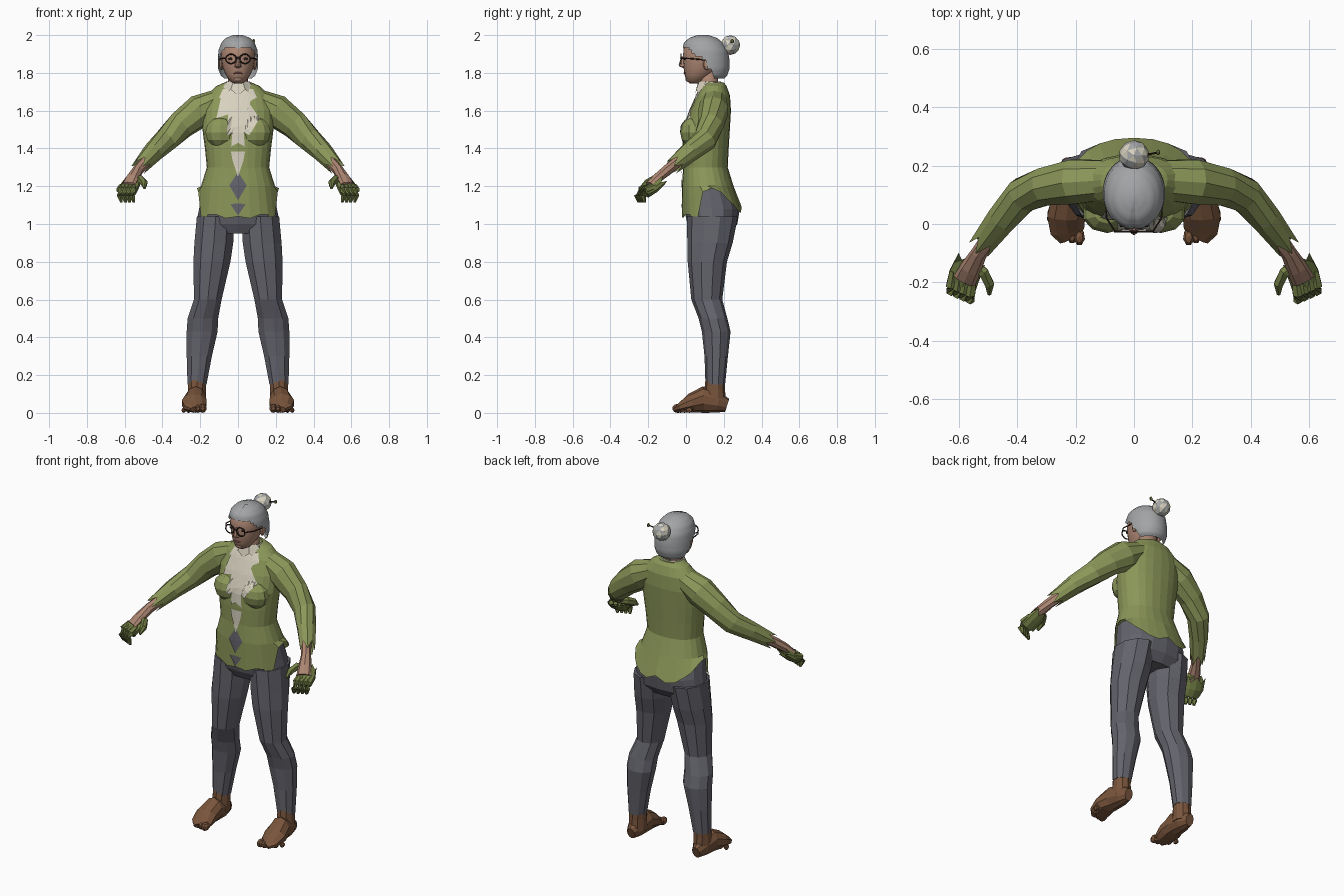
import bpy, bmesh
from math import sin, cos, pi, copysign
from mathutils import Vector, Matrix
from mathutils.bvhtree import BVHTree

cube = bpy.data.objects.get("Cube")
if cube:
    bpy.data.objects.remove(cube)


def material(name, r, g, b):
    m = bpy.data.materials.new(name)
    m.use_nodes = True
    m.diffuse_color = (r, g, b, 1)
    node = next(n for n in m.node_tree.nodes if n.type == 'BSDF_PRINCIPLED')
    node.inputs["Base Color"].default_value = (r, g, b, 1)
    node.inputs["Roughness"].default_value = 0.9
    return m


OLIVE = material("olive cloth", .26, .31, .10)
GLOVE = material("dark olive", .17, .21, .06)
GREY = material("trouser grey", .125, .125, .15)
HAIR = material("silver hair", .36, .37, .38)
CREAM = material("cream cloth", .68, .64, .52)
SKIN = material("skin", .42, .24, .17)
BROWN = material("brown leather", .19, .09, .045)
FRAME = material("dark frame", .035, .02, .015)
LIPS = material("lips", .30, .12, .10)


def finish(name, bm, mats, mirror=False, smooth=False):
    bmesh.ops.recalc_face_normals(bm, faces=bm.faces)
    for f in bm.faces:
        f.smooth = smooth
    me = bpy.data.meshes.new(name)
    bm.to_mesh(me)
    bm.free()
    ob = bpy.data.objects.new(name, me)
    bpy.context.collection.objects.link(ob)
    for m in mats:
        me.materials.append(m)
    if mirror:
        ob.modifiers.new("Mirror", 'MIRROR')
    return ob


def loft(name, rows, mat, segs=12, aim=False, power=1, edit=None, drop=None,
         caps=(True, True), mirror=False, smooth=False):
    """Skin elliptical rings (x, y, z, radius a, radius b); ring vertex 0 is at the front."""
    bm = bmesh.new()
    rings = []
    pts = [Vector(r[:3]) for r in rows]
    for i, r in enumerate(rows):
        t = (pts[min(i + 1, len(pts) - 1)] - pts[max(i - 1, 0)]).normalized()
        side, up = Vector((1, 0, 0)), Vector((0, 1, 0))
        if aim and abs(t.z) < .95:
            side = t.cross(Vector((0, 0, 1))).normalized()
            up = side.cross(t)
        ring = []
        for k in range(segs):
            s, c = sin(2 * pi * k / segs), cos(2 * pi * k / segs)
            co = pts[i] + side * r[3] * copysign(abs(s) ** power, s) \
                - up * r[4] * copysign(abs(c) ** power, c)
            ring.append(bm.verts.new(edit(i, k, co, t) if edit else co))
        rings.append(ring)
    for a, b in zip(rings, rings[1:]):
        for k in range(segs):
            n = (k + 1) % segs
            bm.faces.new((a[k], a[n], b[n], b[k]))
    for use, ring in zip(caps, (rings[0], rings[-1])):
        if use:
            bm.faces.new(ring)
    if drop:
        gone = [f for f in bm.faces if drop(f.calc_center_median())]
        bmesh.ops.delete(bm, geom=gone, context='FACES')
    return finish(name, bm, [mat], mirror, smooth)


def blob(name, loc, scale, mat, segs=10, mirror=False, smooth=False):
    bm = bmesh.new()
    bmesh.ops.create_uvsphere(bm, u_segments=segs, v_segments=max(5, segs * 2 // 3), radius=1,
                              matrix=Matrix.Translation(loc) @ Matrix.Diagonal((*scale, 1)))
    return finish(name, bm, [mat], mirror, smooth)


def rod(name, points, r, mat, mirror=False):
    return loft(name, [(*p, r, r) for p in points], mat, 6, aim=True, mirror=mirror)


def column(rows):
    return [(0, y, z, a, b) for z, y, a, b in rows]


# Shirt with a ragged hem, front to back on each side
HEM = [1.04, 1.03, 1.05, 1.05, .985, 1.17, 1.19, 1.17, 1.13, 1.1, 1.07, 1.06, 1.09]


def hem(i, k, co, t):
    if i == 0:
        co.z = HEM[min(k, 24 - k)]
    return co


torso = loft("shirt_body", column([
    (1.08, .137, .217, .158), (1.2, .115, .196, .137), (1.3, .103, .165, .118),
    (1.4, .105, .175, .121), (1.5, .11, .188, .122), (1.6, .13, .19, .108),
    (1.68, .145, .165, .088), (1.73, .15, .115, .065), (1.75, .145, .07, .055)]),
    OLIVE, 24, power=.9, edit=hem, caps=(False, True))
bust = blob("bust", (.092, .035, 1.485), (.085, .066, .08), OLIVE, 10, mirror=True)


def cuff(depth, row):
    def edit(i, k, co, t):
        return co + t * depth * (1 if k % 2 else -1) if i == row else co
    return edit


loft("sleeve", [(.09, .15, 1.66, .07, .06), (.2, .145, 1.6, .08, .088),
                (.3, .13, 1.525, .068, .076), (.38, .1, 1.445, .062, .066),
                (.45, .02, 1.38, .054, .055), (.515, -.065, 1.31, .042, .042)],
     OLIVE, 10, aim=True, edit=cuff(.028, 5), caps=(True, False), mirror=True)

# Collar and front decoration laid on the shirt
loft("collar", column([(1.70, .135, .1, .088), (1.755, .125, .062, .06)]), CREAM, 16,
     edit=lambda i, k, co, t: co + Vector((0, 0, (.012 if k % 2 else -.02) * (1 - i))),
     caps=(False, False))
trees = [BVHTree.FromPolygons([v.co for v in o.data.vertices],
                              [p.vertices[:] for p in o.data.polygons]) for o in (torso, bust)]


def plate(name, half, mat):
    """Flat outline mirrored across x = 0 and draped on the front of the shirt."""
    outline = half + [(-x, z) for x, z in reversed(half) if x > 0]
    bm = bmesh.new()
    bm.faces.new([bm.verts.new((x, 0, z)) for x, z in outline])
    bmesh.ops.triangulate(bm, faces=bm.faces)
    bmesh.ops.subdivide_edges(bm, edges=bm.edges[:], cuts=5, use_grid_fill=True)
    for v in bm.verts:
        start = Vector((abs(v.co.x), -1, v.co.z))
        hits = [tree.ray_cast(start, Vector((0, 1, 0)))[0] for tree in trees]
        v.co.y = min([h.y for h in hits if h] or [.05]) - .006
    return finish(name, bm, [mat])


plate("neck_ruffle", [(0, 1.72), (.08, 1.715), (.1, 1.67), (.055, 1.645), (.115, 1.56),
                      (.052, 1.58), (.06, 1.47), (.03, 1.485), (.036, 1.41), (0, 1.43)], CREAM)
plate("lower_ruffle", [(0, 1.385), (.037, 1.385), (.03, 1.34), (0, 1.25)], CREAM)
plate("waist_gap", [(0, 1.275), (.046, 1.205), (0, 1.125)], GREY)
plate("hem_gap", [(0, 1.11), (.04, 1.105), (0, 1.045)], GREY)

# Trousers
loft("trouser_seat", column([(.95, .135, .17, .1), (1.0, .14, .222, .132),
                             (1.08, .137, .206, .148), (1.2, .115, .185, .128)]),
     GREY, 16, power=.9)
loft("trouser_leg", [(.118, .14, 1.04, .105, .135), (.128, .127, .9, .108, .12),
                     (.138, .113, .8, .103, .104), (.16, .11, .6, .077, .082),
                     (.186, .143, .5, .085, .076), (.19, .16, .43, .086, .076),
                     (.205, .16, .3, .07, .062), (.217, .155, .15, .053, .052)],
     GREY, 10, mirror=True)

# Bare-toed feet
loft("ankle", [(.218, .15, .05, .052, .062), (.218, .152, .12, .05, .055),
               (.217, .155, .185, .051, .051)], BROWN, 10, mirror=True)
loft("foot", [(.22, .218, .04, .026, .036), (.22, .17, .055, .048, .055),
              (.224, .09, .07, .058, .07), (.232, .03, .052, .068, .052),
              (.228, -.02, .03, .062, .03), (.215, -.045, .018, .045, .018)],
     BROWN, 10, aim=True, mirror=True)
for n in range(5):
    r = .024 - .0025 * n
    blob(f"toe_{n + 1}", (.187 + .025 * n, -.045 + .004 * n * n, r), (r * .85, r * 1.3, r),
         BROWN, 7, mirror=True)

# Forearms and gloves
loft("forearm", [(.48, -.03, 1.34, .03, .03), (.53, -.1, 1.285, .028, .03),
                 (.56, -.155, 1.24, .037, .026), (.58, -.195, 1.21, .04, .014)],
     SKIN, 8, aim=True, mirror=True)
loft("glove_palm", [(.562, -.135, 1.225, .052, .026), (.58, -.175, 1.19, .056, .03),
                    (.588, -.215, 1.165, .05, .03)], GLOVE, 10, aim=True,
     edit=cuff(.016, 0), caps=(False, True), mirror=True)
for n in range(4):
    base = Vector((.585, -.175, 1.2)) + Vector((.9, .4, 0)) * .024 * (n - 1.5)
    path = [((0, 0, 0), .015), ((.008, -.05, -.02), .02),
            ((.008, -.068, -.05), .018), ((0, -.06, -.085), .008)]
    loft(f"glove_finger_{n + 1}", [(*(base + Vector(p)), r, r) for p, r in path],
         GLOVE, 6, aim=True, mirror=True)
loft("glove_thumb", [(.55, -.14, 1.235, .016, .016), (.515, -.165, 1.235, .02, .024),
                     (.495, -.205, 1.215, .018, .022), (.495, -.24, 1.19, .007, .008)],
     GLOVE, 6, aim=True, mirror=True)

# Neck and head
loft("neck", column([(1.66, .14, .06, .055), (1.74, .12, .052, .052), (1.82, .11, .055, .055)]),
     SKIN, 12, smooth=True)
loft("head", column([(1.745, .05, .022, .03), (1.757, .05, .043, .046), (1.79, .068, .066, .076),
                     (1.83, .083, .082, .096), (1.88, .09, .09, .107), (1.93, .09, .088, .102),
                     (1.97, .09, .06, .07)]), SKIN, 20, smooth=True)
loft("nose", column([(1.826, -.002, .012, .012), (1.834, -.012, .019, .024),
                     (1.846, -.015, .014, .024), (1.888, -.01, .008, .012)]), SKIN, 8)
blob("lips", (0, -.004, 1.799), (.028, .009, .007), LIPS, 8)
blob("chin", (0, .012, 1.768), (.025, .016, .016), SKIN, 8, smooth=True)
blob("ear", (.088, .11, 1.845), (.012, .02, .03), SKIN, 8, mirror=True)
blob("eye", (.037, -.006, 1.874), (.016, .005, .007), FRAME, 8, mirror=True)

# Glasses
for s in (-1, 1):
    ring = [(s * .037 + .028 * sin(a * pi / 8), -.026, 1.874 + .025 * cos(a * pi / 8))
            for a in range(17)]
    rod("glasses_rim_" + ("left" if s > 0 else "right"), ring, .0038, FRAME)
rod("glasses_bridge", [(-.012, -.028, 1.88), (.012, -.028, 1.88)], .004, FRAME)
rod("glasses_temple", [(.064, -.026, 1.878), (.094, .02, 1.876), (.098, .11, 1.868)],
    .0035, FRAME, mirror=True)

# Hair shell, opened around the face, with a centre parting
coarse = [(1.77, .14, .072, .062), (1.785, .13, .092, .088), (1.82, .115, .106, .115),
          (1.87, .105, .107, .125), (1.92, .1, .103, .122), (1.96, .092, .088, .104),
          (1.985, .09, .064, .074), (2.0, .09, .025, .03)]
fine = [tuple(a + (b - a) * q / 3 for a, b in zip(p, n))
        for p, n in zip(coarse, coarse[1:]) for q in range(3)] + coarse[-1:]


def parting(i, k, co, t):
    if k == 0 and co.z > 1.9:
        co += Vector((0, .005, -.006))
    return co


def on_face(c):
    if c.z > 1.935:
        return False
    line = (1.935 - c.z) * 1.35 if c.z > 1.86 else .1 + (1.86 - c.z) * .6
    return c.y < line


loft("hair", column(fine), HAIR, 40, edit=parting, drop=on_face, smooth=True)

# Bun of alternating strands with a pin
bm = bmesh.new()
bmesh.ops.create_icosphere(bm, subdivisions=2, radius=.052,
                           matrix=Matrix.Translation((0, .235, 1.947)))
for f in bm.faces:
    f.material_index = 1 if f.index % 2 else 0
finish("hair_bun", bm, [HAIR, CREAM])
rod("hair_pin", [(.03, .235, 1.958), (.085, .245, 1.968)], .004, FRAME)
blob("hair_pin_head", (.083, .245, 1.968), (.008, .01, .012), GLOVE, 6)
